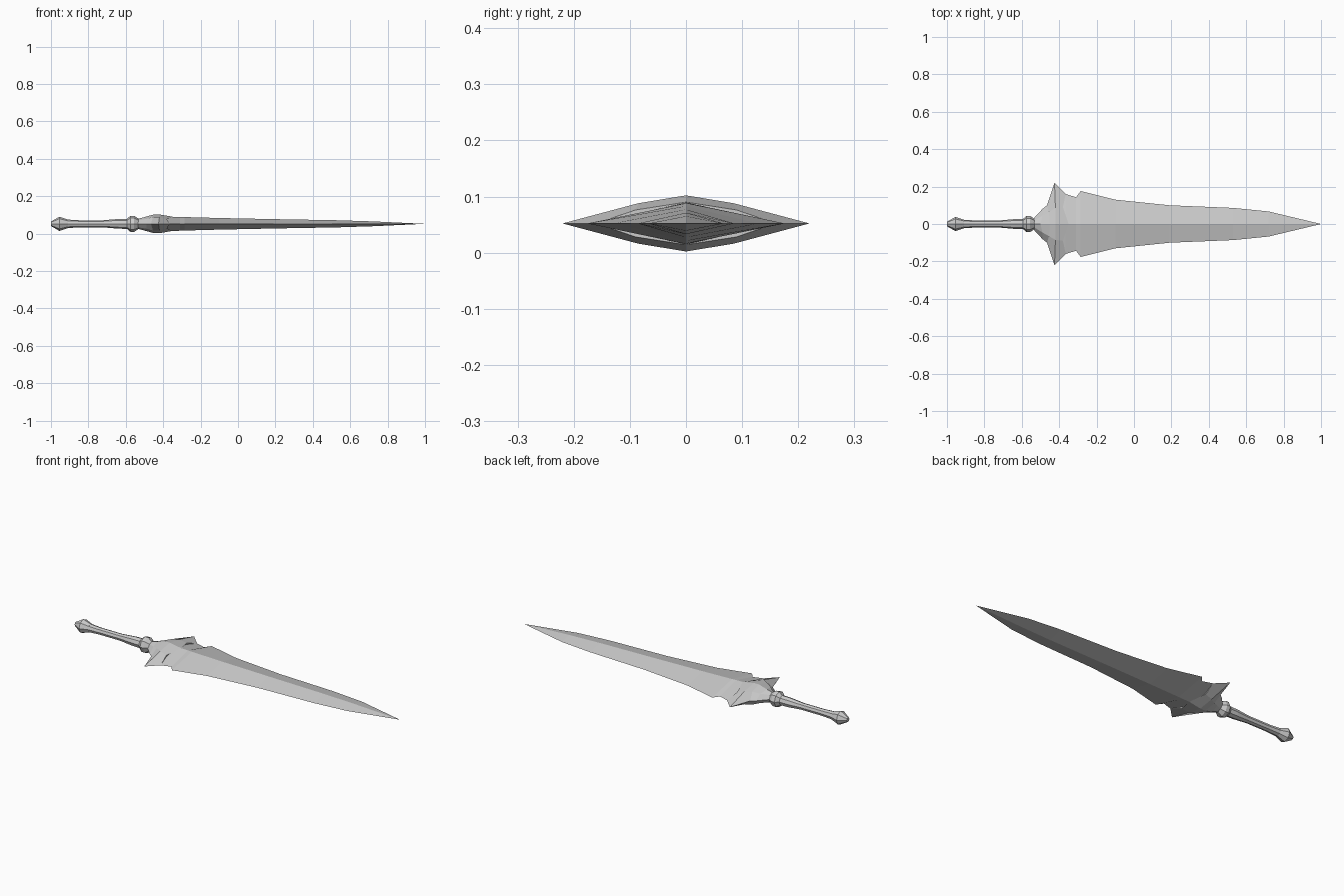
import bpy, bmesh, math

cube = bpy.data.objects.get("Cube")
if cube:
    bpy.data.objects.remove(cube, do_unlink=True)

MID = 0.052  # height of the sword's middle plane

steel = bpy.data.materials.new("pale_grey_steel")
steel.use_nodes = True
color = (0.6, 0.6, 0.6, 1)
steel.diffuse_color = color
steel.node_tree.nodes["Principled BSDF"].inputs["Base Color"].default_value = color


def loft(name, rings):
    """Skin a list of closed rings running along x and cap both ends."""
    bm = bmesh.new()
    rows = [[bm.verts.new((x, y, z + MID)) for x, y, z in ring] for ring in rings]
    for a, b in zip(rows, rows[1:]):
        n = len(a)
        for i in range(n):
            j = (i + 1) % n
            bm.faces.new((a[i], a[j], b[j], b[i]))
    bm.faces.new(rows[0])
    bm.faces.new(rows[-1])
    bmesh.ops.remove_doubles(bm, verts=bm.verts, dist=0.0001)
    bmesh.ops.recalc_face_normals(bm, faces=bm.faces)
    mesh = bpy.data.meshes.new(name)
    bm.to_mesh(mesh)
    bm.free()
    mesh.materials.append(steel)
    obj = bpy.data.objects.new(name, mesh)
    bpy.context.collection.objects.link(obj)
    return obj


def mirrored(rails):
    """Mirror a quarter section (ridge first, edge last) into a full ring."""
    half = rails + [(x, y, -z) for x, y, z in rails[-2::-1]]
    return half + [(x, -y, z) for x, y, z in half[-2:0:-1]]


def turned(name, profile, sides=8):
    """Faceted round part from (x, radius) pairs."""
    angles = [math.tau * i / sides for i in range(sides)]
    return loft(name, [[(x, r * math.sin(a), r * math.cos(a)) for a in angles]
                       for x, r in profile])


# Grip hilt
turned("pommel", [(-1.0, 0.012), (-0.955, 0.038), (-0.91, 0.023)])
turned("grip", [(-0.915, 0.023), (-0.85, 0.019), (-0.72, 0.019),
                (-0.64, 0.026), (-0.59, 0.027)])
turned("collar", [(-0.595, 0.026), (-0.575, 0.043), (-0.555, 0.043), (-0.53, 0.026)])

# Winged guard: ridge, shoulder and edge rails from the collar to the blade
guard = [
    [(-0.54, 0, 0.026), (-0.54, 0.014, 0.018), (-0.54, 0.026, 0)],
    [(-0.50, 0, 0.036), (-0.49, 0.045, 0.026), (-0.49, 0.08, 0)],
    [(-0.45, 0, 0.05), (-0.455, 0.065, 0.036), (-0.465, 0.10, 0)],
    [(-0.42, 0, 0.05), (-0.42, 0.085, 0.036), (-0.425, 0.22, 0)],
    [(-0.35, 0, 0.038), (-0.38, 0.09, 0.024), (-0.365, 0.16, 0)],
]
loft("guard", [mirrored(r) for r in guard])

# Diamond-section blade: x, half width, half thickness
blade = [(-0.40, 0.16, 0.038), (-0.365, 0.16, 0.038), (-0.31, 0.143, 0.037),
         (-0.285, 0.176, 0.036), (-0.10, 0.13, 0.031), (0.19, 0.10, 0.025),
         (0.53, 0.086, 0.019), (0.72, 0.067, 0.013), (1.0, 0, 0)]
loft("blade", [mirrored([(x, 0, t), (x, w, 0)]) for x, w, t in blade])
